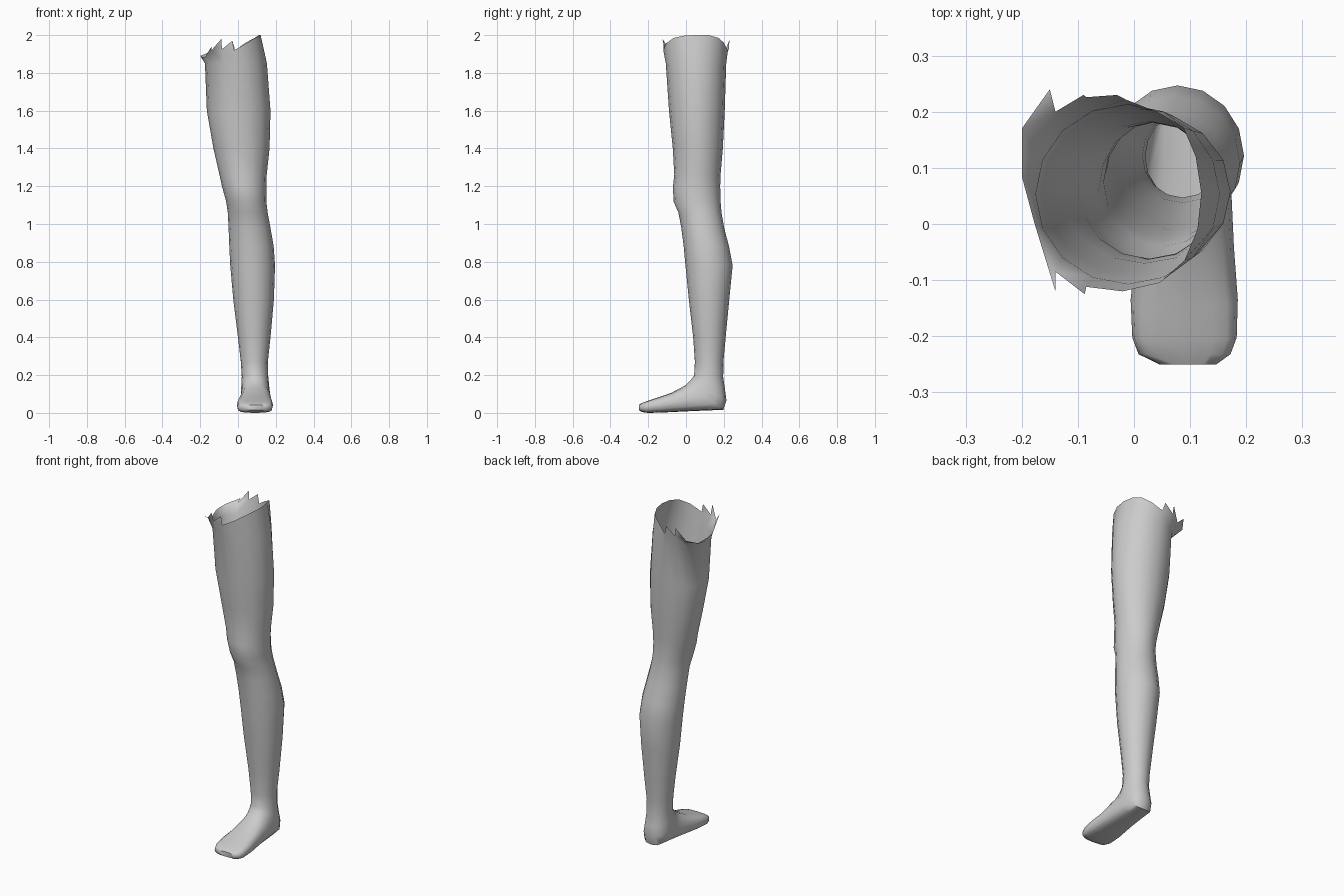
import bpy, bmesh, math

N = 16

# leg rings: z, x min, x max, y front, y back
leg = [
    (1.85, -0.175, 0.153, -0.107, 0.213),
    (1.60, -0.165, 0.172, -0.09, 0.205),
    (1.40, -0.13, 0.167, -0.07, 0.195),
    (1.26, -0.098, 0.152, -0.062, 0.183),
    (1.20, -0.085, 0.15, -0.069, 0.181),
    (1.12, -0.063, 0.15, -0.066, 0.183),
    (1.06, -0.054, 0.157, -0.04, 0.188),
    (0.98, -0.05, 0.172, -0.025, 0.202),
    (0.88, -0.046, 0.189, -0.012, 0.228),
    (0.78, -0.041, 0.196, -0.003, 0.247),
    (0.60, -0.025, 0.19, 0.015, 0.229),
    (0.40, 0.0, 0.172, 0.038, 0.21),
    (0.27, 0.015, 0.158, 0.047, 0.198),
]
# foot rings: top (y, z), sole (y, z), x min, x max, squareness
foot = [
    (0.043, 0.20, 0.197, 0.19, 0.02, 0.160, 1.0),
    (0.030, 0.182, 0.206, 0.13, 0.018, 0.164, 0.95),
    (0.018, 0.168, 0.214, 0.07, 0.016, 0.168, 0.85),
    (0.003, 0.153, 0.198, 0.02, 0.016, 0.170, 0.75),
    (-0.025, 0.136, 0.12, 0.017, 0.014, 0.174, 0.7),
    (-0.08, 0.108, 0.0, 0.012, 0.004, 0.178, 0.7),
    (-0.15, 0.084, -0.12, 0.006, -0.006, 0.185, 0.65),
    (-0.205, 0.066, -0.20, 0.004, -0.003, 0.183, 0.6),
    (-0.232, 0.056, -0.232, 0.008, 0.008, 0.172, 0.6),
    (-0.25, 0.046, -0.25, 0.018, 0.045, 0.147, 0.7),
]
# torn upper rim, anticlockwise from +x
rim = [
    (0.12, 0.055, 2.0), (0.11, 0.12, 2.0), (0.088, 0.172, 1.985), (0.04, 0.20, 1.96),
    (-0.015, 0.222, 1.92), (-0.085, 0.226, 1.925), (-0.14, 0.20, 1.90), (-0.2, 0.17, 1.89),
    (-0.2, 0.085, 1.89), (-0.177, 0.0, 1.88), (-0.14, -0.085, 1.92), (-0.085, -0.112, 1.925),
    (-0.02, -0.12, 1.92), (0.045, -0.105, 1.957), (0.09, -0.065, 1.985), (0.113, -0.01, 1.997),
]
# jagged teeth: rim edge start and tip
teeth = [(4, (-0.03, 0.23, 1.97)), (5, (-0.09, 0.23, 1.975)), (6, (-0.15, 0.24, 1.91)),
         (11, (-0.03, -0.118, 1.97)), (10, (-0.088, -0.125, 1.98)), (9, (-0.14, -0.12, 1.94))]


def power(v, p):
    return math.copysign(abs(v) ** p, v)


def ring(bm, yt, zt, yb, zb, x0, x1, p=1.0):
    out = []
    for i in range(N):
        a = 2 * math.pi * i / N
        c, s = power(math.cos(a), p), power(math.sin(a), p)
        out.append(bm.verts.new(((x0 + x1) / 2 + (x1 - x0) / 2 * c,
                                 (yt + yb) / 2 + (yb - yt) / 2 * s,
                                 (zt + zb) / 2 + (zb - zt) / 2 * s)))
    return out


bm = bmesh.new()
rings = [[bm.verts.new(p) for p in rim]]
rings += [ring(bm, yf, z, yb, z, x0, x1) for z, x0, x1, yf, yb in leg]
rings += [ring(bm, *r) for r in foot]

# skin the rings, close the toes, leave the thigh open
for a, b in zip(rings, rings[1:]):
    for i in range(N):
        j = (i + 1) % N
        bm.faces.new((a[i], b[i], b[j], a[j]))
bm.faces.new(rings[-1])
for i, tip in teeth:
    bm.faces.new((rings[0][i], rings[0][i + 1], bm.verts.new(tip)))
bmesh.ops.recalc_face_normals(bm, faces=bm.faces)

# settle the sole on the ground
low = min(v.co.z for v in bm.verts)
for v in bm.verts:
    if v.co.z < 0.3:
        v.co.z -= low * (1 - v.co.z / 0.3)

mesh = bpy.data.meshes.new("leg")
bm.to_mesh(mesh)
bm.free()
obj = bpy.data.objects.new("leg", mesh)
bpy.context.collection.objects.link(obj)
bpy.context.view_layer.objects.active = obj
obj.select_set(True)
bpy.ops.object.shade_smooth_by_angle(angle=math.radians(50))
